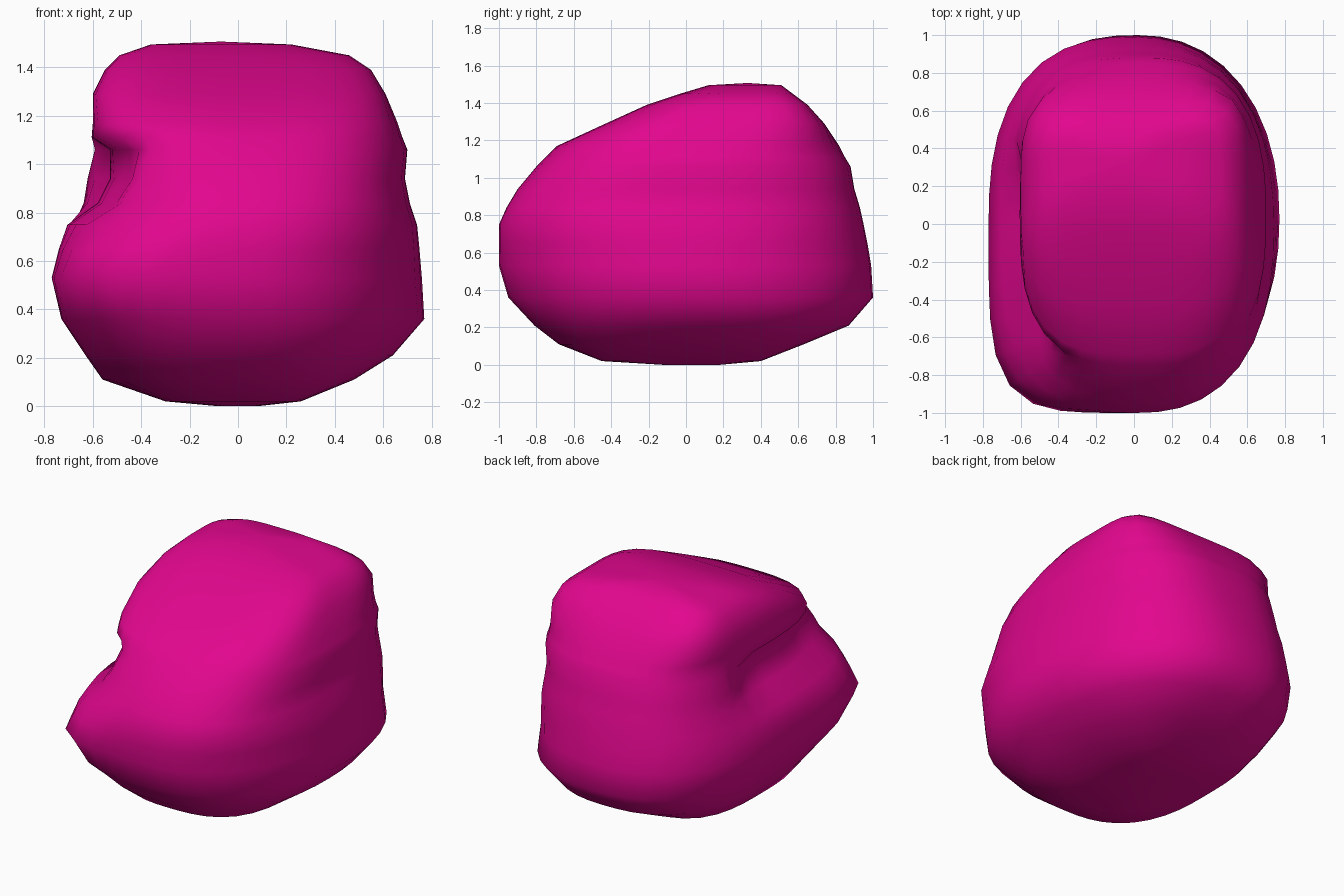
import bpy, bmesh, math

# Horizontal sections: z, x left, x right, y front, y back,
# roundness of the front-left corner, roundness elsewhere, depth of left notch
SECTIONS = [
    (0.00, -0.08, 0.08, -0.12, 0.18, 2.4, 2.4, 0),
    (0.02, -0.30, 0.26, -0.45, 0.40, 2.8, 3.6, 0),
    (0.11, -0.56, 0.48, -0.68, 0.63, 2.6, 3.0, 0),
    (0.21, -0.63, 0.64, -0.81, 0.87, 2.9, 2.35, 0),
    (0.36, -0.73, 0.77, -0.95, 1.00, 3.4, 2.2, 0),
    (0.53, -0.77, 0.76, -1.00, 0.99, 4.4, 2.2, 0),
    (0.65, -0.74, 0.75, -1.00, 0.97, 3.6, 2.3, 0),
    (0.75, -0.715, 0.74, -1.00, 0.95, 2.8, 2.4, 0.01),
    (0.84, -0.67, 0.71, -0.96, 0.93, 2.4, 2.5, 0.09),
    (0.94, -0.65, 0.69, -0.90, 0.90, 2.4, 2.6, 0.12),
    (1.06, -0.62, 0.70, -0.80, 0.88, 2.7, 2.6, 0.09),
    (1.11, -0.605, 0.68, -0.75, 0.85, 3.0, 2.7, 0),
    (1.17, -0.60, 0.66, -0.69, 0.82, 3.2, 2.9, 0),
    (1.29, -0.60, 0.61, -0.43, 0.74, 3.8, 3.5, 0),
    (1.39, -0.55, 0.55, -0.21, 0.65, 4.0, 3.8, 0),
    (1.45, -0.49, 0.46, -0.03, 0.57, 3.8, 3.8, 0),
    (1.495, -0.36, 0.22, 0.12, 0.51, 3.4, 3.4, 0),
]
N = 40


def ramp(a, b, t):
    t = max(0.0, min(1.0, (t - a) / (b - a)))
    return t * t * (3 - 2 * t)


def ring(bm, z, xl, xr, yf, yb, p_left, p, notch):
    cy = (yf + yb) / 2
    cx = (xl + xr) / 2
    verts = []
    for i in range(N):
        a = 2 * math.pi * i / N
        c, s = math.cos(a), math.sin(a)
        e = p_left if c < 0 and s < 0 else p
        # The back corners get squarer: left slightly, right near the top
        if s > 0:
            e += 0.35 if c < 0 else 2.0 * ramp(1.15, 1.45, z)
        # Superellipse drawn radially keeps the points evenly spread
        r = (abs(c) ** e + abs(s) ** e) ** (-1 / e)
        x = cx + r * c * (xr - xl) / 2
        y = cy + r * s * (yb - yf) / 2
        # Recess under the overhang on the left side
        if c < 0:
            x += notch * ramp(-0.8, -0.5, y) * (1 - ramp(0.2, 0.36, y))
        verts.append(bm.verts.new((x, y, z)))
    return verts


# Boulder body
bm = bmesh.new()
rings = [ring(bm, *row) for row in SECTIONS]
for low, high in zip(rings, rings[1:]):
    for i in range(N):
        j = (i + 1) % N
        bm.faces.new((low[i], low[j], high[j], high[i]))

# Top and bottom caps
for edge, co, flip in ((rings[0], (0, 0.03, 0), True),
                       (rings[-1], (-0.07, 0.33, 1.507), False)):
    tip = bm.verts.new(co)
    for i in range(N):
        j = (i + 1) % N
        bm.faces.new((edge[j], edge[i], tip) if flip else (edge[i], edge[j], tip))
bmesh.ops.recalc_face_normals(bm, faces=bm.faces)
mesh = bpy.data.meshes.new("boulder")
bm.to_mesh(mesh)
bm.free()
boulder = bpy.data.objects.new("boulder", mesh)
bpy.context.collection.objects.link(boulder)

# Smooth magenta surface
for f in mesh.polygons:
    f.use_smooth = True
mat = bpy.data.materials.new("magenta")
mat.diffuse_color = (0.76, 0.002, 0.27, 1)
mesh.materials.append(mat)
